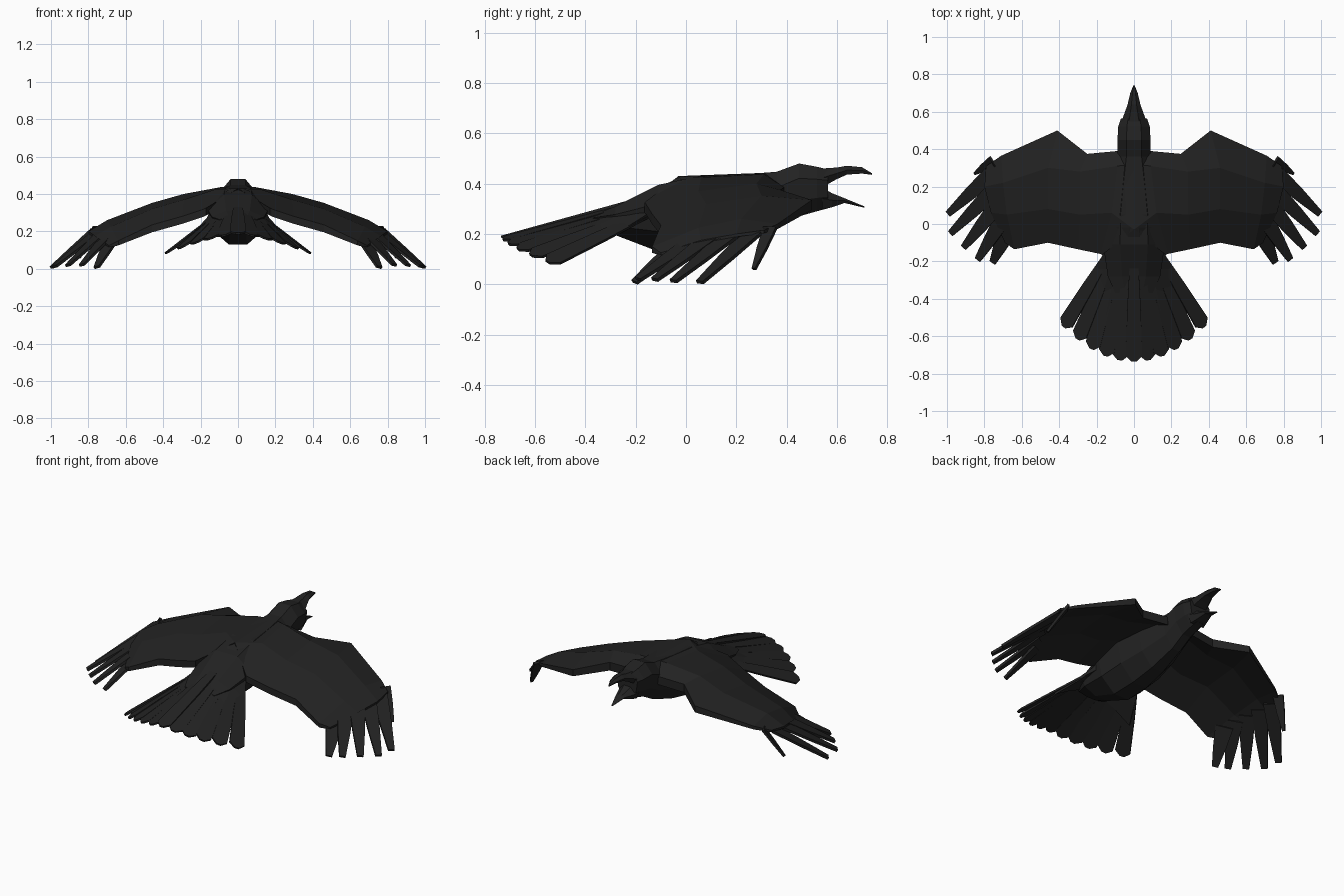
import bpy, bmesh
from mathutils import Vector

if "Cube" in bpy.data.objects:
    bpy.data.objects.remove(bpy.data.objects["Cube"])

black = bpy.data.materials.new("black_plumage")
black.diffuse_color = (0.016, 0.016, 0.016, 1)
black.use_nodes = True
black.node_tree.nodes["Principled BSDF"].inputs["Base Color"].default_value = black.diffuse_color


def finish(name, bm, mirror=False, thickness=0):
    bmesh.ops.recalc_face_normals(bm, faces=bm.faces)
    me = bpy.data.meshes.new(name)
    bm.to_mesh(me)
    bm.free()
    me.materials.append(black)
    ob = bpy.data.objects.new(name, me)
    bpy.context.collection.objects.link(ob)
    if thickness:
        mod = ob.modifiers.new("Thickness", 'SOLIDIFY')
        mod.thickness = thickness
        mod.offset = -1
    if mirror:
        ob.modifiers.new("Mirror", 'MIRROR')
    return ob


def loft(bm, rings, cap=True):
    """Skin closed rings of points, capping both ends."""
    vs = [[bm.verts.new(p) for p in r] for r in rings]
    n = len(vs[0])
    for a, b in zip(vs, vs[1:]):
        for i in range(n):
            j = (i + 1) % n
            bm.faces.new((a[i], a[j], b[j], b[i]))
    if cap:
        bm.faces.new(vs[0])
        bm.faces.new(vs[-1])


def hull_ring(y, w, zb, zt):
    """Eight-sided body section."""
    h = zt - zb
    half = [(0.45 * w, zt), (w, zb + 0.72 * h), (0.85 * w, zb + 0.3 * h), (0.3 * w, zb)]
    return [(x, y, z) for x, z in half] + [(-x, y, z) for x, z in reversed(half)]


def beak_ring(y, w, zb, zt):
    """Six-sided beak section."""
    m = (zb + zt) / 2
    return [(w * .4, y, zt), (w, y, m), (w * .7, y, zb),
            (-w * .7, y, zb), (-w, y, m), (-w * .4, y, zt)]


def feather(bm, base, tip, w0, w1, normal, point=0.0, t=0.012):
    """Thin tapered plate from base to tip, with an optional pointed end."""
    base, tip = Vector(base), Vector(tip)
    d = tip - base
    side = d.cross(Vector(normal)).normalized()
    up = side.cross(d).normalized() * t / 2
    shoulder = tip - d.normalized() * point
    rings = []
    for p, w in ((base, w0), (base.lerp(shoulder, .5), (w0 + w1) / 2 + .006),
                 (shoulder, w1), (tip, w1 * .3 if point else w1 * .6)):
        s = side * w / 2
        rings.append([p - s - up, p + s - up, p + s + up, p - s + up])
    loft(bm, rings)


# Body and head
bm = bmesh.new()
loft(bm, [hull_ring(*r) for r in (
    (-.37, .10, .235, .275), (-.28, .14, .195, .31), (-.11, .165, .13, .395),
    (.05, .16, .135, .43), (.2, .13, .165, .435), (.36, .09, .22, .447),
    (.45, .088, .27, .48), (.52, .085, .29, .467), (.565, .07, .302, .456))])
finish("body", bm)

# Open beak
bm = bmesh.new()
loft(bm, [beak_ring(*r) for r in (
    (.54, .07, .385, .46), (.60, .048, .418, .464), (.64, .034, .436, .471),
    (.70, .02, .44, .465), (.74, .004, .435, .441))])
finish("upper_beak", bm)
bm = bmesh.new()
loft(bm, [beak_ring(*r) for r in (
    (.54, .065, .297, .385), (.58, .05, .306, .362), (.63, .03, .323, .342),
    (.71, .004, .304, .309))])
finish("lower_beak", bm)

# Wing: chord sections of leading edge, front crest, rear crest, trailing edge
sections = [
    [(0, .38, .40), (0, .32, .443), (0, -.03, .43), (.17, -.165, .325)],
    [(.09, .39, .385), (.09, .31, .437), (.12, .06, .425), (.18, -.16, .32)],
    [(.25, .375, .375), (.29, .28, .40), (.29, .05, .37), (.30, -.135, .28)],
    [(.41, .50, .335), (.46, .30, .352), (.46, .08, .32), (.46, -.10, .235)],
    [(.71, .365, .24), (.70, .22, .26), (.68, .05, .225), (.64, -.135, .15)],
    [(.79, .31, .215), (.80, .20, .20), (.765, .06, .175), (.69, -.10, .125)]]
depths = [(.05, .07, .06, .04)] * 3 + [(.04, .05, .04, .04), (.02, .03, .03, .025), (.012,) * 4]
bm = bmesh.new()
loft(bm, [s + [(x, y, z - t) for (x, y, z), t in reversed(list(zip(s, d)))]
          for s, d in zip(sections, depths)])
finish("wing", bm, mirror=True)

# Finger feathers at the wing tip
bm = bmesh.new()
for base, tip, w0, w1 in (
        ((.755, .335, .225), (.85, .27, .06), .06, .015),
        ((.765, .265, .205), (.993, .055, .008), .09, .035),
        ((.75, .18, .20), (.98, -.05, .012), .09, .035),
        ((.73, .10, .19), (.91, -.125, .018), .09, .035),
        ((.70, .03, .175), (.835, -.19, .02), .09, .035),
        ((.675, -.03, .155), (.755, -.205, .008), .10, .035)):
    feather(bm, base, tip, w0, w1, (.5, -.3, 1), t=.014)
finish("finger_feathers", bm, mirror=True)

# Tail fan
bm = bmesh.new()
for i in range(-5, 6):
    s = i / 5
    a = abs(s)
    feather(bm, (.13 * s, -.15, .35 - .07 * a), (.375 * s, -.735 + .185 * a * a, .188 - .10 * a ** 1.4),
            .04, .088, (.42 * s + (.14 if i > 0 else -.14 if i < 0 else 0), 0, 1), point=.03, t=.01)
finish("tail_feathers", bm)

# Smooth coverts sloping from the back onto the tail
bm = bmesh.new()
rows = []
for y, w, zc, ze in ((-.02, .10, .432, .40), (-.16, .165, .372, .275),
                     (-.24, .21, .337, .225), (-.36, .275, .289, .168)):
    rows.append([bm.verts.new((w * s, y, zc - (zc - ze) * abs(s) ** 1.5))
                 for s in (-1, -.6, -.25, .25, .6, 1)])
for a, b in zip(rows, rows[1:]):
    for k in range(5):
        bm.faces.new((a[k], b[k], b[k + 1], a[k + 1]))
finish("tail_coverts", bm, thickness=.015)
